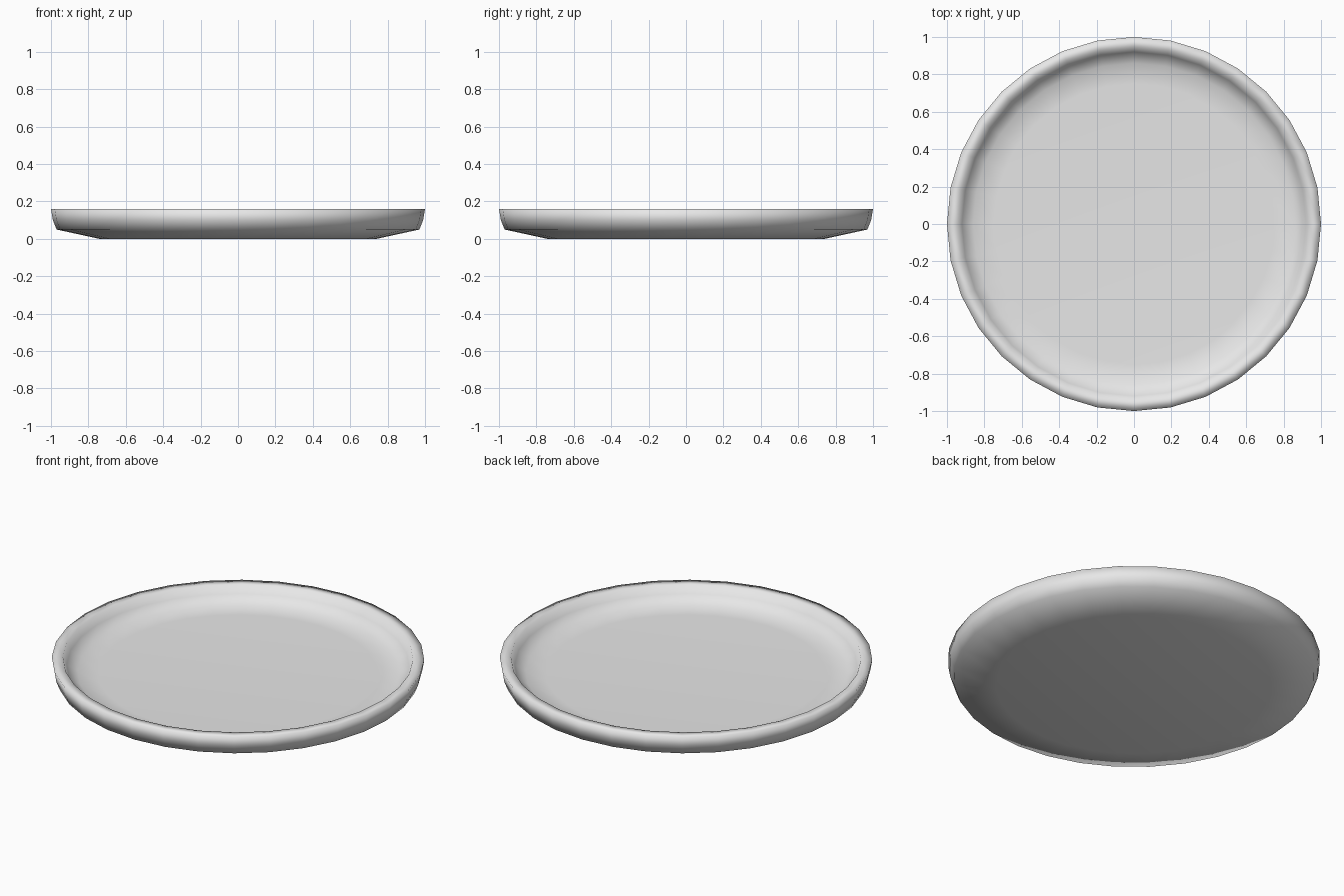
import bpy, bmesh, math

cube = bpy.data.objects.get("Cube")
if cube:
    bpy.data.objects.remove(cube, do_unlink=True)

# Single light grey glaze
glaze = bpy.data.materials.new("light_grey")
glaze.use_nodes = True
colour = (0.8, 0.8, 0.8, 1.0)
glaze.diffuse_color = colour
glaze.node_tree.nodes["Principled BSDF"].inputs["Base Color"].default_value = colour

SEGMENTS = 32
# (radius, height) from the underside, round the rim, down to the inner floor
PROFILE = [(0.74, 0.0), (0.97, 0.05), (0.99, 0.10), (1.0, 0.16),
           (0.94, 0.16), (0.92, 0.115), (0.86, 0.075), (0.75, 0.07)]


def lathe(name, profile, segments, material):
    """Spin a profile about z and cap both ends."""
    bm = bmesh.new()
    rings = []
    for r, z in profile:
        rings.append([bm.verts.new((r * math.cos(2 * math.pi * i / segments),
                                    r * math.sin(2 * math.pi * i / segments), z))
                      for i in range(segments)])
    for a, b in zip(rings, rings[1:]):
        for i in range(segments):
            j = (i + 1) % segments
            bm.faces.new((a[i], a[j], b[j], b[i]))
    bm.faces.new(rings[0][::-1])   # underside
    bm.faces.new(rings[-1])        # inner floor
    for f in bm.faces:
        f.smooth = True
    bmesh.ops.recalc_face_normals(bm, faces=bm.faces)
    mesh = bpy.data.meshes.new(name)
    bm.to_mesh(mesh)
    bm.free()
    mesh.materials.append(material)
    obj = bpy.data.objects.new(name, mesh)
    bpy.context.collection.objects.link(obj)
    return obj


# Shallow round plate
lathe("plate", PROFILE, SEGMENTS, glaze)
